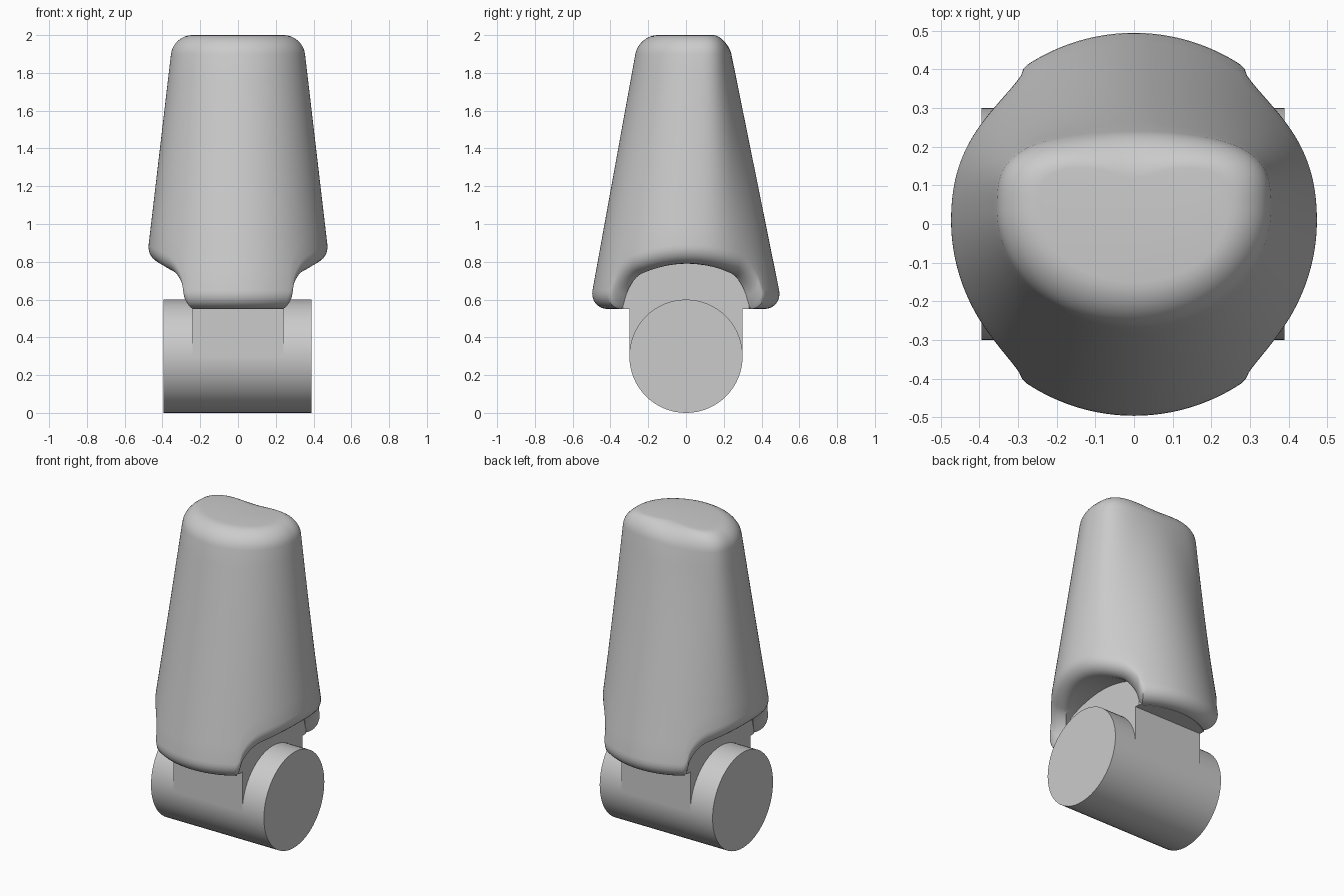
import bpy, bmesh, math

cube = bpy.data.objects.get("Cube")
if cube:
    bpy.data.objects.remove(cube, do_unlink=True)

# One plain grey for every part
grey = bpy.data.materials.new("plain_grey")
grey.use_nodes = True
colour = (0.6, 0.6, 0.6, 1)
grey.diffuse_color = colour
grey.node_tree.nodes["Principled BSDF"].inputs["Base Color"].default_value = colour

COLUMNS = 192
BASE, TOP = 0.55, 2.0
ROUND = 0.1
NECK = 0.24          # half width of the hinge neck


def make(name, bm, smooth=True):
    bmesh.ops.recalc_face_normals(bm, faces=bm.faces)
    mesh = bpy.data.meshes.new(name)
    bm.to_mesh(mesh)
    bm.free()
    mesh.materials.append(grey)
    obj = bpy.data.objects.new(name, mesh)
    bpy.context.collection.objects.link(obj)
    if smooth:
        bpy.ops.object.select_all(action='DESELECT')
        obj.select_set(True)
        bpy.context.view_layer.objects.active = obj
        bpy.ops.object.shade_smooth_by_angle(angle=math.radians(35))
    return obj


def loft(rows):
    """Closed solid through rings of points."""
    bm = bmesh.new()
    rings = [[bm.verts.new(p) for p in row] for row in rows]
    n = len(rings[0])
    for low, high in zip(rings, rings[1:]):
        for i in range(n):
            j = (i + 1) % n
            bm.faces.new((low[i], low[j], high[j], high[i]))
    bm.faces.new(rings[0][::-1])
    bm.faces.new(rings[-1])
    return bm


def section(t, z, inset=0.0):
    """Outline: round at the base, blending to a D shape at the top."""
    c, s = math.cos(t), math.sin(t)
    depth, power = (0.18, 3.3) if s > 0 else (0.29, 2.0)
    r_top = (abs(c / 0.343) ** power + abs(s / depth) ** power) ** (-1 / power)
    k = (z - BASE) / (TOP - BASE)
    r = 0.513 * (1 - k) + r_top * k - inset
    return r * c, r * s + 0.04 * k


def arch(y):
    return 0.79 - 0.8 * y * y


def lip(t):
    """Height of the lower edge: low front and back, raised at the sides."""
    x, y = section(t, BASE, ROUND)
    f = min(max((abs(x) - NECK) / 0.09, 0), 1)
    return BASE + math.sqrt(1 - (1 - f) ** 2) * (arch(y) - BASE)


# Tapered body, lofted from the underside to the rounded top
angles = [2 * math.pi * i / COLUMNS for i in range(COLUMNS)]
quarter = [math.pi / 2 * i / 8 for i in range(9)]
rows = []
for scale in (0.1, 0.4, 0.6, 0.8, 0.92):
    row = []
    for t in angles:
        x, y = section(t, lip(t), ROUND)
        row.append((x * scale, y * scale, arch(y * scale)))
    rows.append(row)
for a in quarter:
    row = []
    for t in angles:
        z = lip(t) + ROUND * (1 - math.cos(a))
        row.append((*section(t, z, ROUND * (1 - math.sin(a))), z))
    rows.append(row)
for step in range(1, 12):
    row = []
    for t in angles:
        start = lip(t) + ROUND
        z = start + (TOP - ROUND - start) * step / 12
        row.append((*section(t, z), z))
    rows.append(row)
for a in quarter:
    z = TOP - ROUND + ROUND * math.sin(a)
    rows.append([(*section(t, z, ROUND * (1 - math.cos(a))), z) for t in angles])
make("tapered_body", loft(rows))

# Neck core under the body, with curved ends and flat sides
reach = 0.41
front = [(-NECK + 2 * NECK * i / 16) for i in range(17)]
outline = [(x, -math.sqrt(reach ** 2 - x * x)) for x in front]
outline += [(-x, -y) for x, y in outline]
make("neck_core", loft([[(x, y, z) for x, y in outline] for z in (BASE, 0.85)]))

# Hinge tab running down into the barrel
half = 0.3
tab = [(-NECK, -half), (NECK, -half), (NECK, half), (-NECK, half)]
make("hinge_tab", loft([[(x, y, z) for x, y in tab] for z in (half, 0.7)]), smooth=False)

# Hinge barrel lying across the model
circle = [2 * math.pi * i / 64 for i in range(64)]
make("hinge_barrel", loft([[(x, half * math.cos(a), half + half * math.sin(a))
                            for a in circle] for x in (-0.395, 0.39)]))
